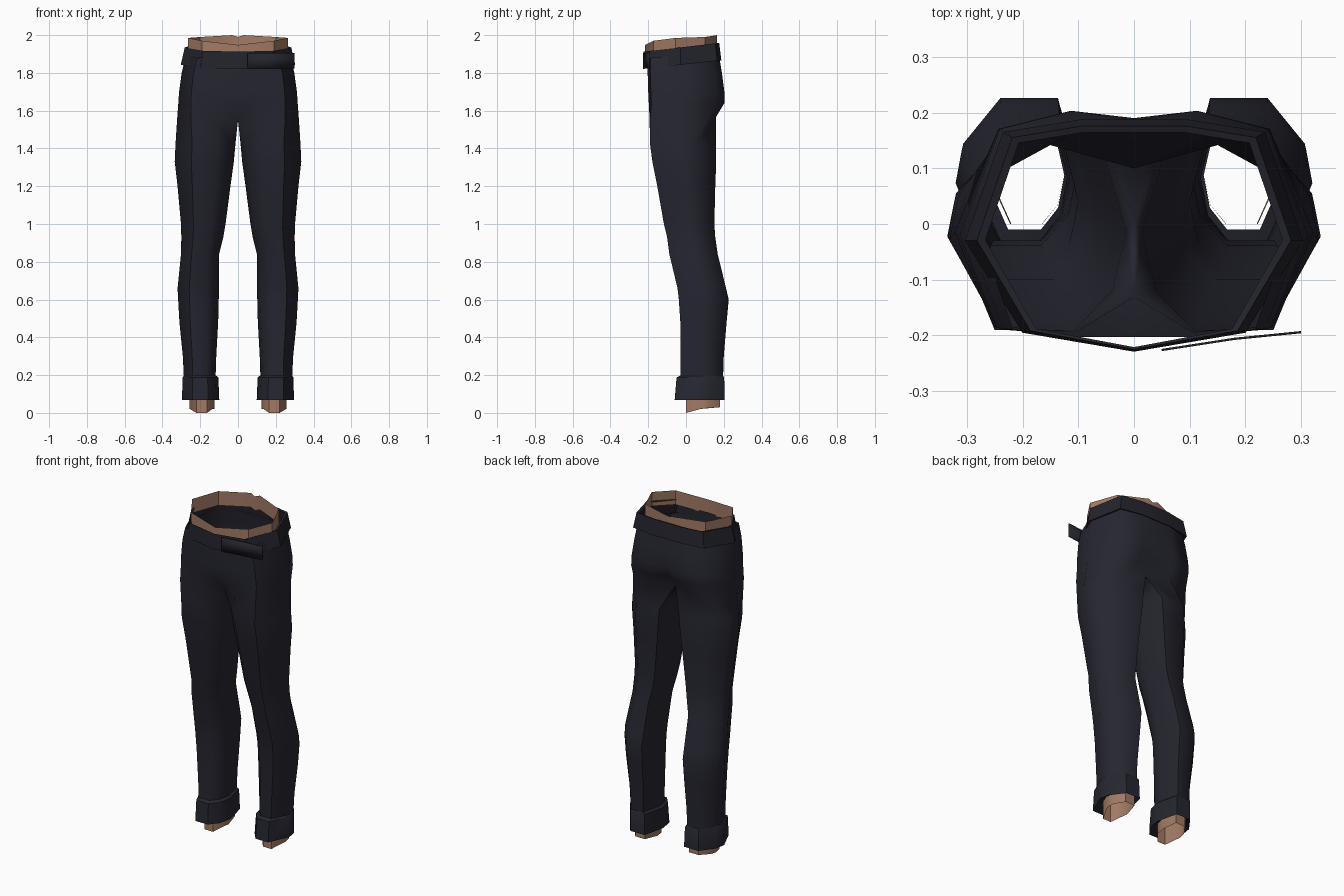
import bpy, bmesh

if "Cube" in bpy.data.objects:
    bpy.data.objects.remove(bpy.data.objects["Cube"])


def material(name, rgb):
    m = bpy.data.materials.new(name)
    m.diffuse_color = (*rgb, 1)
    m.use_nodes = True
    m.node_tree.nodes["Principled BSDF"].inputs["Base Color"].default_value = m.diffuse_color
    return m


NAVY = material("dark navy cloth", (0.019, 0.019, 0.030))
BELT = material("dark belt", (0.017, 0.017, 0.025))
SKIN = material("skin", (0.36, 0.195, 0.13))

# Leg outline in a unit box: inner to outer, front to back
LEG = [(.08, .2), (.3, 0), (.72, 0), (1, .46), (.95, .69), (.64, 1), (.16, 1), (0, .5)]


def leg_ring(z, xi, xo, yf, yb):
    return [(xi + u * (xo - xi), yf + v * (yb - yf), z) for u, v in LEG]


def hip_ring(z, w, front, back, centre, tilt=0.0):
    pts = [(0, front), (.35 * w, front), (.79 * w, front * .93), (w, -.02),
           (.77 * w, back * .84), (.36 * w, back), (0, centre)]
    return [(x, y, z + tilt * y) for x, y in pts]


def loft(bm, rings, closed):
    rows = [[bm.verts.new(p) for p in r] for r in rings]
    for lo, hi in zip(rows, rows[1:]):
        bridge(bm, lo, hi, closed)
    return rows


def bridge(bm, lo, hi, closed):
    n = len(hi)
    for i in range(n if closed else n - 1):
        j = (i + 1) % n
        bm.faces.new((lo[i], lo[j], hi[j], hi[i]))


def finish(bm, name, mat, mirror=True, angle=0.75):
    me = bpy.data.meshes.new(name)
    bm.to_mesh(me)
    bm.free()
    me.materials.append(mat)
    ob = bpy.data.objects.new(name, me)
    bpy.context.collection.objects.link(ob)
    bpy.ops.object.select_all(action='DESELECT')
    ob.select_set(True)
    bpy.context.view_layer.objects.active = ob
    bpy.ops.object.shade_smooth_by_angle(angle=angle)
    if mirror:
        ob.modifiers.new("mirror", 'MIRROR').use_clip = True
    return ob


# Trousers: one leg, joined to half of the hips, mirrored
bm = bmesh.new()
legs = [leg_ring(*r) for r in (
    (.15, .12, .285, -.03, .195),
    (.30, .115, .292, -.03, .20),
    (.48, .105, .31, -.03, .215),
    (.60, .102, .317, -.038, .226),
    (.66, .10, .32, -.045, .212),
    (.84, .10, .302, -.088, .168),
    (.93, .078, .30, -.10, .155),
    (1.0, .066, .302, -.117, .15),
    (1.2, .04, .32, -.152, .155),
    (1.33, .022, .335, -.178, .16),
    (1.42, .014, .331, -.19, .16))]
# Crotch ring: the inner points lie on the centre line
legs.append([(0, -.13, 1.555), (.11, -.193, 1.56), (.25, -.19, 1.56), (.322, -.015, 1.56),
             (.262, .125, 1.56), (.12, .158, 1.565), (0, .10, 1.555), (0, .01, 1.55)])
rows = loft(bm, legs, True)
hips = loft(bm, [
    hip_ring(1.64, .316, -.197, .203, .165),
    hip_ring(1.70, .312, -.20, .203, .19),
    hip_ring(1.80, .298, -.203, .19, .186),
    hip_ring(1.90, .275, -.203, .17, .17, .11)], False)
bridge(bm, rows[-1][:7], hips[0], False)
finish(bm, "trousers", NAVY, angle=1.0)

# Turned-up cuffs
bm = bmesh.new()
loft(bm, [leg_ring(.085, .125, .265, -.01, .185),
          leg_ring(.068, .099, .296, -.06, .205),
          leg_ring(.188, .104, .294, -.05, .202),
          leg_ring(.198, .118, .285, -.03, .194)], True)
finish(bm, "cuffs", NAVY)

# Ankles, cut at a slant
bm = bmesh.new()
foot = leg_ring(0, .125, .257, 0, .18)
heights = (.02, 0, 0, .022, .026, .03, .03, .022)
loft(bm, [[(x, y, h) for (x, y, _), h in zip(foot, heights)],
          leg_ring(.20, .125, .26, 0, .18)], True)
finish(bm, "ankles", SKIN)

# Bare waist band above the belt
bm = bmesh.new()
waist = [(0, -.216, 1.948), (.19, -.172, 1.97), (.265, -.055, 1.985),
         (.2, .10, 1.99), (.03, .165, 2.0), (0, .159, 1.99)]
loft(bm, [[(x, y, z - .085) for x, y, z in waist], waist], False)
finish(bm, "waist", SKIN)

# Belt, tilted down at the front
bm = bmesh.new()
outline = [(0, -.229), (.2, -.195), (.303, -.03), (.235, .165), (.1, .187), (0, .187)]


def belt_ring(rise, sx, back):
    return [(x * sx, y * (back if y > 0 else 1 - (1 - back) * .3), 1.846 + .11 * y + rise)
            for x, y in outline]


loft(bm, [belt_ring(.005, .94, .93), belt_ring(0, 1, 1),
          belt_ring(.092, .93, .94), belt_ring(.088, .88, .88)], False)
finish(bm, "belt", BELT)

# Loose belt end
bm = bmesh.new()
tail = [(.05, -.228), (.18, -.208), (.30, -.196)]
loft(bm, [[(x, y, 1.822) for x, y in tail], [(x, y, 1.905) for x, y in tail]], False)
end = finish(bm, "belt_end", BELT, mirror=False)
end.modifiers.new("thickness", 'SOLIDIFY').thickness = .004
